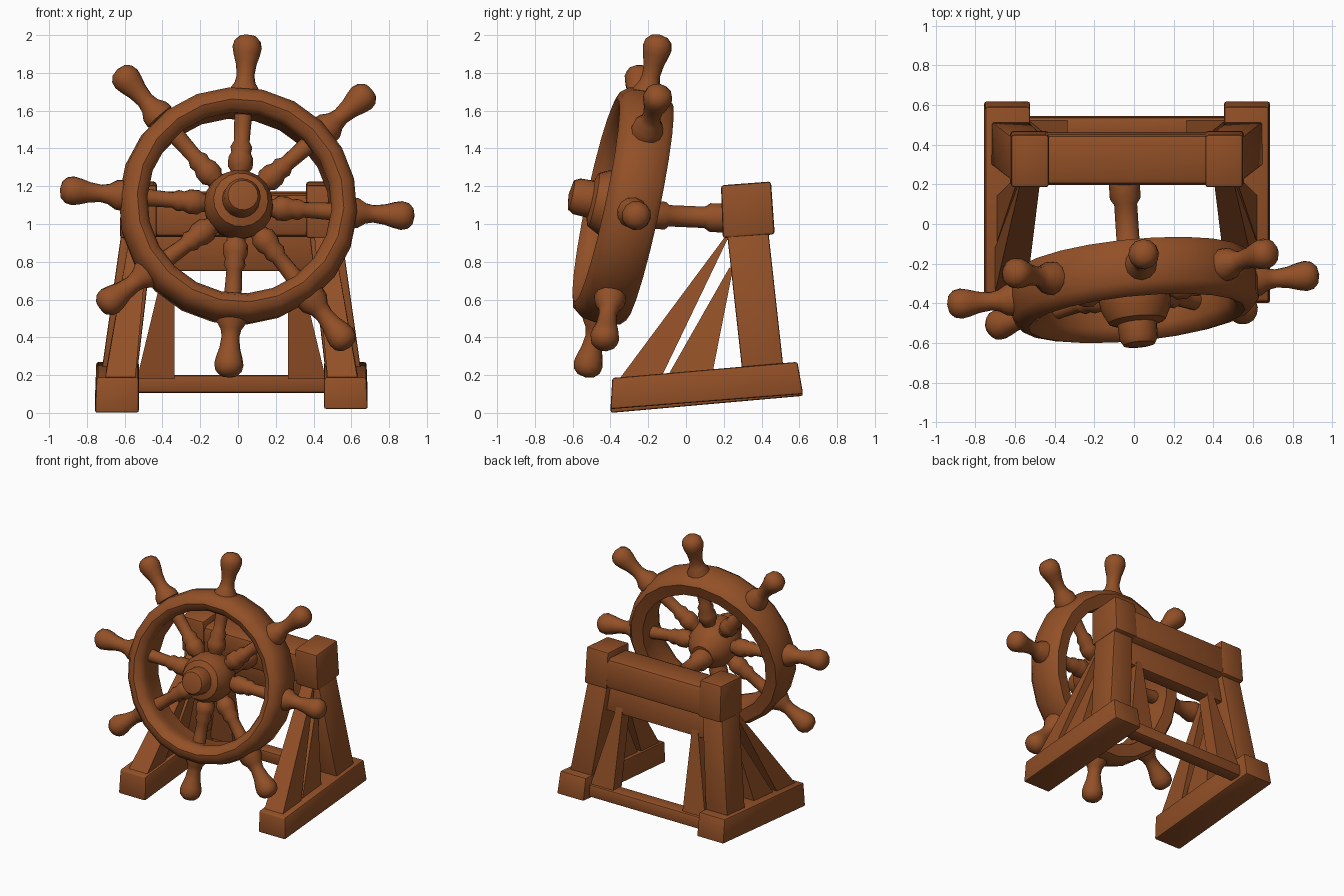
import bpy, bmesh, math
from mathutils import Matrix, Vector

if "Cube" in bpy.data.objects:
    bpy.data.objects.remove(bpy.data.objects["Cube"], do_unlink=True)

WOOD = (0.29, 0.08, 0.02, 1)
wood = bpy.data.materials.new("brown_wood")
wood.use_nodes = True
wood.diffuse_color = WOOD
wood.node_tree.nodes["Principled BSDF"].inputs["Base Color"].default_value = WOOD


def finish(name, bm, angle=40):
    """Turn a bmesh into a shaded wooden object."""
    bmesh.ops.recalc_face_normals(bm, faces=bm.faces)
    mesh = bpy.data.meshes.new(name)
    bm.to_mesh(mesh)
    bm.free()
    mesh.materials.append(wood)
    obj = bpy.data.objects.new(name, mesh)
    bpy.context.collection.objects.link(obj)
    bpy.ops.object.select_all(action='DESELECT')
    obj.select_set(True)
    bpy.context.view_layer.objects.active = obj
    bpy.ops.object.shade_smooth_by_angle(angle=math.radians(angle))
    return obj


def lathe(name, profile, matrix, sides=12, loop=False):
    """Revolve (radius, height) points around the local z axis."""
    bm = bmesh.new()
    verts = [bm.verts.new((r, 0, h)) for r, h in profile]
    pairs = list(zip(verts, verts[1:]))
    if loop:
        pairs.append((verts[-1], verts[0]))
    edges = [bm.edges.new(p) for p in pairs]
    bmesh.ops.spin(bm, geom=verts + edges, cent=(0, 0, 0), axis=(0, 0, 1),
                   angle=math.tau, steps=sides, use_duplicate=False)
    bmesh.ops.remove_doubles(bm, verts=bm.verts, dist=0.0005)
    bm.transform(matrix)
    return finish(name, bm)


def along(start, direction):
    """Matrix placing local z on a direction."""
    return Matrix.Translation(start) @ Vector(direction).to_track_quat('Z', 'Y').to_matrix().to_4x4()


def rect(xs, ys, z_front, z_back=None):
    """Four corners of a section whose height may slope from front to back."""
    z_back = z_front if z_back is None else z_back
    return [(x, y, z) for x in xs for y, z in zip(ys, (z_front, z_back))]


def solid(name, bottom, top, bevel=0.01):
    """Straight-sided timber between two sections."""
    bm = bmesh.new()
    for p in bottom + top:
        bm.verts.new(p)
    bmesh.ops.convex_hull(bm, input=bm.verts)
    bmesh.ops.dissolve_limit(bm, angle_limit=0.03, verts=bm.verts, edges=bm.edges)
    if bevel:
        bmesh.ops.bevel(bm, geom=bm.edges[:], offset=bevel, segments=2,
                        profile=0.5, affect='EDGES')
    return finish(name, bm)


# Tilted wheel frame: local x and y lie in the wheel, z points forward
right = Vector((0.997, 0.08, -0.075)).normalized()
front = right.cross(Vector((0.03, 0.21, 0.975))).normalized()
up = front.cross(right)
wheel = Matrix.Translation((0, -0.335, 1.095)) @ Matrix((right, up, front)).transposed().to_4x4()

# Rim and hub
lathe("wheel_rim", [(0.50, -0.13), (0.59, -0.14), (0.62, -0.11), (0.635, 0), (0.625, 0.09),
                    (0.59, 0.135), (0.55, 0.145), (0.51, 0.125), (0.49, 0.08), (0.50, 0)],
      wheel, 22, loop=True)
lathe("wheel_hub", [(0, -0.16), (0.08, -0.16), (0.14, -0.11), (0.175, -0.04), (0.185, 0.03),
                    (0.175, 0.1), (0.145, 0.16), (0.1, 0.175), (0.097, 0.25), (0.08, 0.28), (0, 0.295)],
      wheel, 18)

# Spokes and handles: (angle, handle shift outwards)
spoke = [(0, 0.1), (0.045, 0.1), (0.05, 0.19), (0.066, 0.21), (0.066, 0.26), (0.052, 0.29),
         (0.058, 0.32), (0.042, 0.35), (0.045, 0.44), (0.05, 0.54), (0, 0.54)]
handle = [(0, 0.58), (0.085, 0.59), (0.08, 0.63), (0.055, 0.67), (0.047, 0.71), (0.055, 0.77),
          (0.07, 0.82), (0.078, 0.86), (0.07, 0.895), (0.045, 0.92), (0, 0.93)]
layout = [(1, 0.01), (45.5, 0.03), (90, 0), (134.5, 0.04), (179, 0.02),
          (221, 0), (270, 0), (311.5, 0.03)]
for i, (deg, shift) in enumerate(layout):
    a = math.radians(deg)
    ray = Vector((math.cos(a), math.sin(a), 0))
    lathe(f"spoke_{i + 1}", spoke, wheel @ along((0, 0, 0), ray))
    lathe(f"handle_{i + 1}", handle, wheel @ along(ray * shift, ray))

# Axle joining the hub to the stand
lathe("axle", [(0, 0), (0.075, 0), (0.075, 0.13), (0.058, 0.15), (0.058, 0.34),
               (0.078, 0.37), (0.078, 0.46), (0, 0.46)],
      along((-0.02, -0.24, 1.05), (-0.03, 0.46, -0.02)), 14)

# Stand sides, mirrored about the middle of the stand
MID = -0.035
for side, s in (("right", -1), ("left", 1)):
    lift = 0.01 * (s + 1)

    def xs(a, b):
        return (MID + s * a, MID + s * b)

    solid(f"{side}_base_rail",
          rect(xs(0.49, 0.722), (-0.40, 0.62), lift, 0.09 + lift / 2),
          rect(xs(0.49, 0.715), (-0.39, 0.59), 0.185, 0.27), 0.012)
    solid(f"{side}_post",
          rect(xs(0.50, 0.69), (0.30, 0.52), 0.2),
          rect(xs(0.41, 0.58), (0.215, 0.435), 0.97))
    solid(f"{side}_top_block",
          rect(xs(0.395, 0.59), (0.195, 0.47), 0.925, 0.945),
          rect(xs(0.395, 0.585), (0.185, 0.45), 1.205, 1.225), 0.015)
    # Tapering braces
    solid(f"{side}_long_brace",
          rect(xs(0.51, 0.67), (-0.36, -0.13), 0.17, 0.19),
          rect(xs(0.44, 0.54), (0.205, 0.225), 0.93), 0)
    solid(f"{side}_short_brace",
          rect(xs(0.52, 0.66), (-0.10, 0.14), 0.19, 0.21),
          rect(xs(0.47, 0.55), (0.23, 0.25), 0.77), 0)
    solid(f"{side}_inner_brace",
          rect(xs(0.30, 0.50), (0.42, 0.525), 0.18),
          rect(xs(0.30, 0.32), (0.29, 0.38), 0.93), 0)

# Cross members
span = (MID - 0.45, MID + 0.45)
solid("top_beam", rect(span, (0.205, 0.465), 0.93, 0.945),
      rect(span, (0.195, 0.45), 1.16, 1.175), 0.035)
solid("under_panel", rect(span, (0.30, 0.41), 0.75), rect(span, (0.27, 0.39), 0.96))
wide = (MID - 0.55, MID + 0.55)
solid("lower_crossbar", rect(wide, (0.44, 0.545), 0.105), rect(wide, (0.43, 0.54), 0.2), 0.015)
